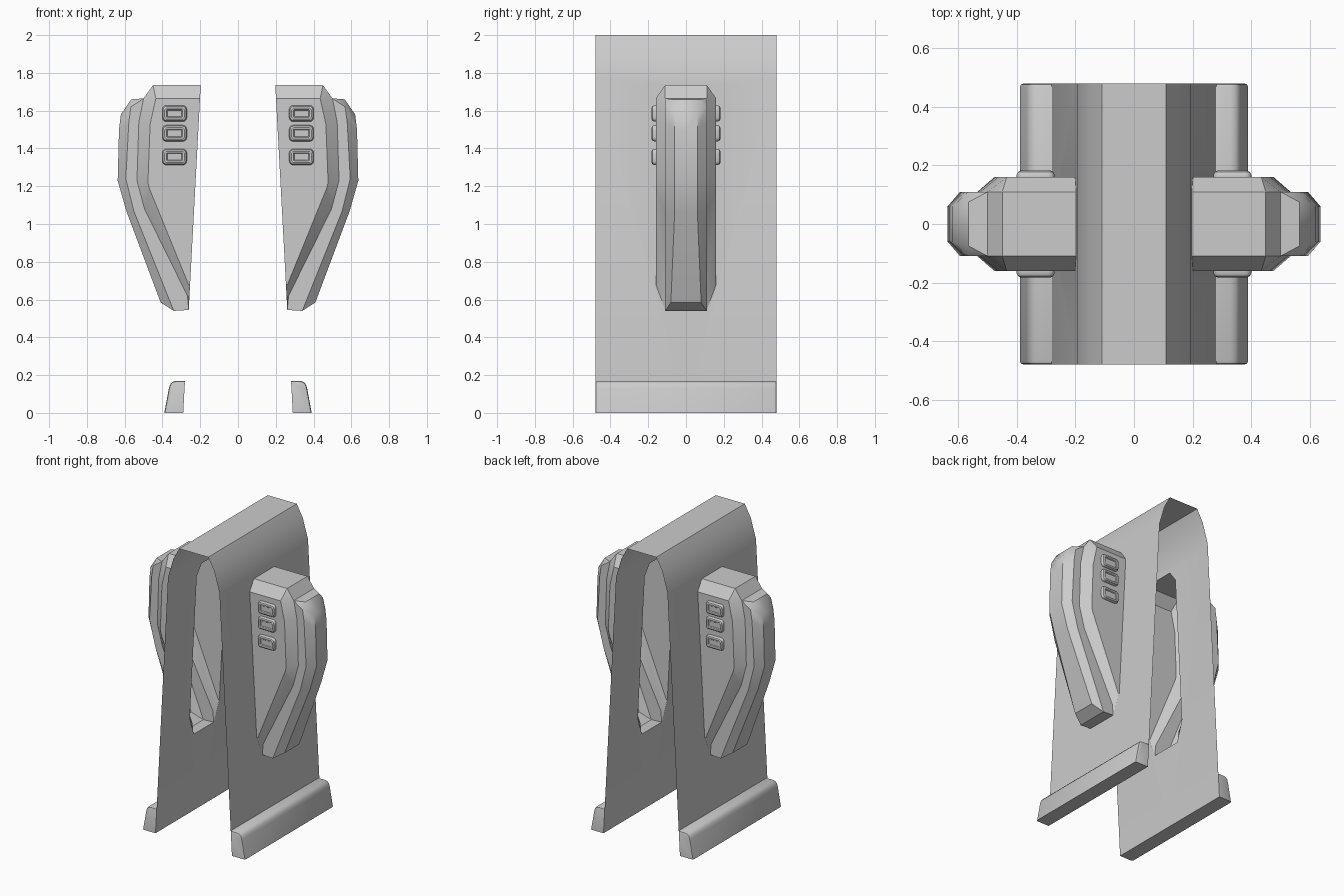
import bpy, bmesh, math

if "Cube" in bpy.data.objects:
    bpy.data.objects.remove(bpy.data.objects["Cube"], do_unlink=True)

grey = bpy.data.materials.new("plain grey")
grey.use_nodes = True
grey.diffuse_color = (0.6, 0.6, 0.6, 1)
grey.node_tree.nodes["Principled BSDF"].inputs["Base Color"].default_value = (0.6, 0.6, 0.6, 1)

HALF_DEPTH = 0.48
SHOULDER = 1.78


def wall_x(z):
    """Distance of the leaning side wall from the middle at a height."""
    return 0.29 - 0.095 * z / SHOULDER


def finish(name, bm, direction, angle=30):
    """Make a quarter mesh face outward, mirror it to the other sides and shade it."""
    bmesh.ops.remove_doubles(bm, verts=bm.verts, dist=0.0001)
    bmesh.ops.recalc_face_normals(bm, faces=bm.faces)
    total = sum(f.normal[direction] * f.calc_area() for f in bm.faces)
    if total < 0:
        bmesh.ops.reverse_faces(bm, faces=bm.faces)
    mesh = bpy.data.meshes.new(name)
    bm.to_mesh(mesh)
    bm.free()
    mesh.materials.append(grey)
    obj = bpy.data.objects.new(name, mesh)
    bpy.context.collection.objects.link(obj)
    bpy.ops.object.select_all(action="DESELECT")
    obj.select_set(True)
    bpy.context.view_layer.objects.active = obj
    bpy.ops.object.shade_smooth_by_angle(angle=math.radians(angle))
    mirror = obj.modifiers.new("four sides", "MIRROR")
    mirror.use_axis = (True, True, False)
    mirror.merge_threshold = 0.0005
    return obj


def face(bm, *points):
    return bm.faces.new([bm.verts.new(p) for p in points])


def strip(bm, row_a, row_b):
    """Join two rows of points with quads."""
    for i in range(len(row_a) - 1):
        face(bm, row_a[i], row_a[i + 1], row_b[i + 1], row_b[i])


def row(y, points):
    return [(x, y, z) for x, z in points]


def centre(points):
    return [(x, 0, z) for x, y, z in points]


# Folded sheet: flat ridge, rounded shoulders, leaning walls with pod openings
opening = [(0.11, 1.735), (0.16, 1.665), (0.16, 0.68), (0.11, 0.545)]
bm = bmesh.new()
roof = [(0, 2), (0.11, 2), (0.155, 1.917), (wall_x(SHOULDER), SHOULDER)]
strip(bm, row(0, roof), row(HALF_DEPTH, roof))
outline = [(0, SHOULDER), (HALF_DEPTH, SHOULDER), (HALF_DEPTH, 0), (0, 0), (0, 0.545)]
outline += opening[::-1] + [(0, 1.735)]
face(bm, *[(wall_x(z), y, z) for y, z in outline])
finish("folded_sheet", bm, 0)

# Side pods: hollow shells, chamfered body with a narrower spine
w_top, w_side, w_low, w_base = [(wall_x(z), y, z) for y, z in opening]
body = row(0.16, [(0.435, 1.665), (0.465, 1.53), (0.477, 1.22), (0.47, 1.19), (0.262, 0.68)])
step = row(0.11, [(0.5, 1.665), (0.525, 1.54), (0.535, 1.23), (0.495, 1.08), (0.268, 0.62)])
spine = row(0.11, [(0.567, 1.62), (0.578, 1.54), (0.594, 1.24), (0.55, 1.065), (0.34, 0.54)])
crest = row(0.06, [(0.62, 1.58), (0.63, 1.5), (0.637, 1.23), (0.59, 1.065), (0.41, 0.585)])
crest[-1] = (0.41, 0.08, 0.585)
top = (0.45, 0.11, 1.735)
spine_top = (0.565, 0.075, 1.66)

bm = bmesh.new()
for a, b in ((body, step), (step, spine), (spine, crest), (crest, centre(crest))):
    strip(bm, a, b)
face(bm, w_side, *body, w_low)
face(bm, w_side, body[0], top, w_top)
face(bm, body[0], step[0], top)
face(bm, step[0], spine[0], spine_top)
face(bm, spine[0], crest[0], spine_top)
face(bm, body[-1], step[-1], w_base, w_low)
face(bm, step[-1], spine[-1], w_base)
# Faces reaching the middle: top, slope, spine end and base
strip(bm, [w_top, top, step[0], spine_top, crest[0]],
      centre([w_top, top, step[0], spine_top, crest[0]]))
strip(bm, [crest[-1], spine[-1], w_base], centre([crest[-1], spine[-1], w_base]))
finish("side_pods", bm, 0)


# Buttons: rounded frames with a recessed centre
def ring(width, height, radius, y, cx, cz, steps=4):
    points = []
    for corner in range(4):
        sx = 1 if corner in (0, 3) else -1
        sz = 1 if corner < 2 else -1
        for i in range(steps + 1):
            a = math.pi / 2 * (corner + i / steps)
            points.append((cx + sx * (width - radius) + radius * math.cos(a), y,
                           cz + sz * (height - radius) + radius * math.sin(a)))
    return points


for number, z in enumerate((1.585, 1.48, 1.355), 1):
    bm = bmesh.new()
    rings = [ring(w, h, r, y, 0.336, z) for w, h, r, y in (
        (0.065, 0.043, 0.022, 0.16), (0.065, 0.043, 0.022, 0.168),
        (0.060, 0.038, 0.018, 0.178), (0.052, 0.030, 0.013, 0.182),
        (0.042, 0.021, 0.004, 0.180), (0.038, 0.017, 0.002, 0.174))]
    for a, b in zip(rings, rings[1:]):
        strip(bm, a + a[:1], b + b[:1])
    face(bm, *rings[-1])
    finish("button_" + str(number), bm, 1)

# Feet: rounded bars along the bottom of each wall
bm = bmesh.new()
profile = [(wall_x(0), 0), (0.39, 0), (0.366, 0.13), (0.36, 0.15), (0.348, 0.164),
           (0.33, 0.169), (wall_x(0.169), 0.169)]
inner, outer = row(0, profile), row(HALF_DEPTH, profile)
strip(bm, inner + inner[:1], outer + outer[:1])
face(bm, *outer)
bmesh.ops.remove_doubles(bm, verts=bm.verts, dist=0.0001)
end_edges = [e for e in bm.edges
             if all(v.co.y > HALF_DEPTH - 0.001 and v.co.x > wall_x(v.co.z) - 0.001 for v in e.verts)
             and sum(v.co.z for v in e.verts) > 0.01
             and max(v.co.x - wall_x(v.co.z) for v in e.verts) > 0.01]
bmesh.ops.bevel(bm, geom=end_edges, offset=0.012, segments=2, profile=0.5, affect="EDGES")
finish("feet", bm, 0, 35)
